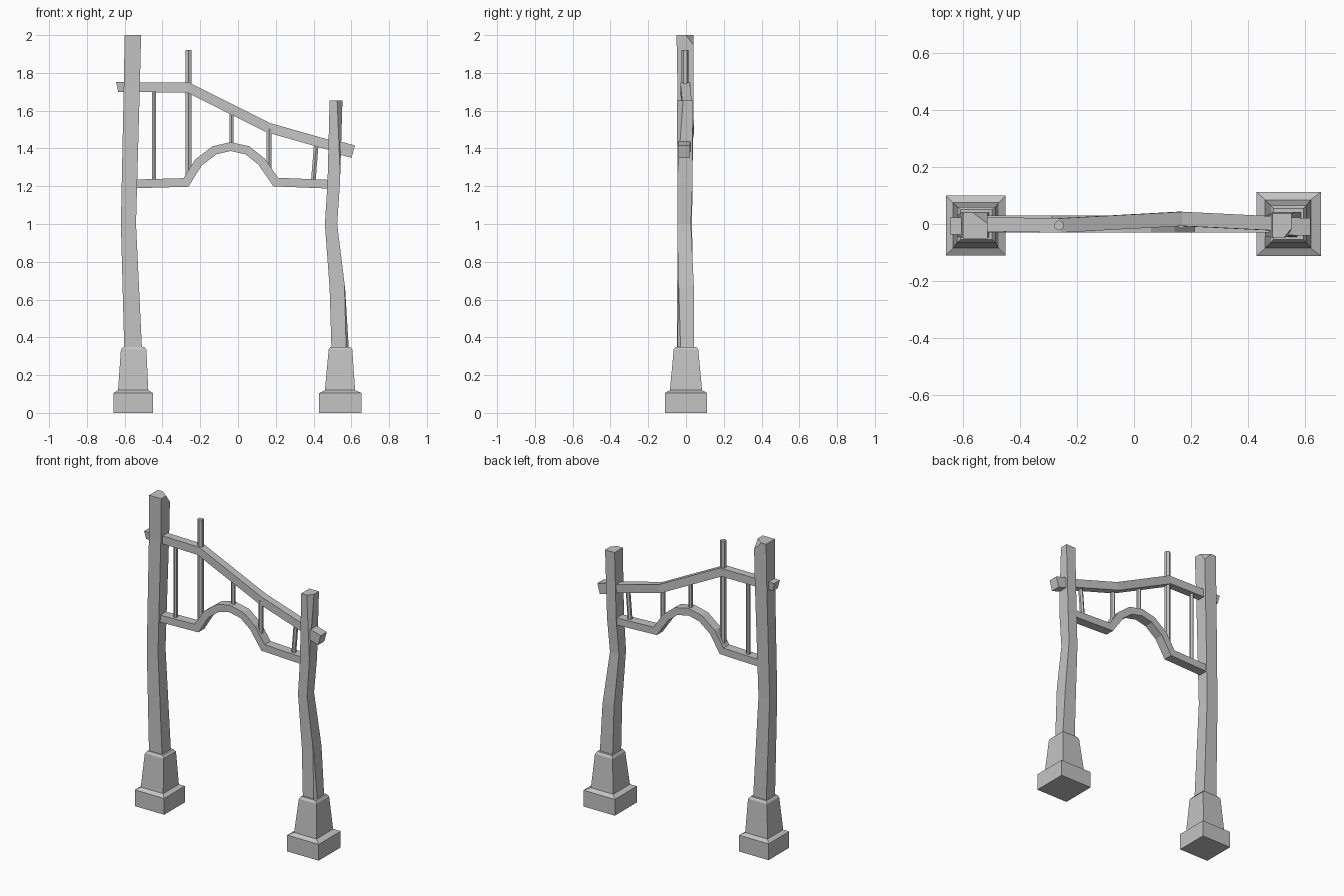
import bpy
import bmesh
from mathutils import Vector

default_cube = bpy.data.objects.get("Cube")
if default_cube:
    bpy.data.objects.remove(default_cube, do_unlink=True)

grey = bpy.data.materials.new("weathered grey")
grey.use_nodes = True
colour = (0.55, 0.55, 0.55, 1)
grey.diffuse_color = colour
grey.node_tree.nodes["Principled BSDF"].inputs["Base Color"].default_value = colour


def finish(name, bm):
    """Turn a bmesh into a flat-shaded object with the shared material."""
    bmesh.ops.recalc_face_normals(bm, faces=bm.faces)
    mesh = bpy.data.meshes.new(name)
    bm.to_mesh(mesh)
    bm.free()
    mesh.materials.append(grey)
    obj = bpy.data.objects.new(name, mesh)
    bpy.context.scene.collection.objects.link(obj)
    return obj


def loft(rings):
    """Bridge a list of equal-sized vertex rings and cap both ends."""
    bm = bmesh.new()
    loops = [[bm.verts.new(p) for p in ring] for ring in rings]
    for a, b in zip(loops, loops[1:]):
        for i in range(len(a)):
            j = (i + 1) % len(a)
            bm.faces.new((a[i], a[j], b[j], b[i]))
    bm.faces.new(loops[0])
    bm.faces.new(loops[-1])
    return bm


def column(name, sections, chip=None):
    """Upright part; each section is z, x min, x max, y min, y max."""
    bm = loft([[(x0, y0, z), (x1, y0, z), (x1, y1, z), (x0, y1, z)]
               for z, x0, x1, y0, y1 in sections])
    if chip:
        # Slice off a top corner through three points
        a, b, c = map(Vector, chip)
        normal = (b - a).cross(c - a).normalized()
        centre = Vector((sum(sections[-1][1:3]) / 2, 0, 1))
        if normal.dot(centre - a) > 0:
            normal = -normal
        geom = bm.verts[:] + bm.edges[:] + bm.faces[:]
        cut = bmesh.ops.bisect_plane(bm, geom=geom, plane_co=a,
                                     plane_no=normal, clear_outer=True)
        edges = [e for e in cut["geom_cut"] if isinstance(e, bmesh.types.BMEdge)]
        bmesh.ops.holes_fill(bm, edges=edges)
    return finish(name, bm)


def beam(name, path, thickness, width):
    """Mitred rectangular timber following a bent path."""
    pts = [Vector(p) for p in path]
    rings = []
    for i, p in enumerate(pts):
        before = (p - pts[max(i - 1, 0)]).normalized()
        after = (pts[min(i + 1, len(pts) - 1)] - p).normalized()
        tangent = (before + after).normalized()
        up = Vector((-tangent.z, 0, tangent.x)).normalized()
        miter = max(tangent.dot(after if after.length else before), 0.5)
        up *= thickness / 2 / miter
        side = Vector((0, width / 2, 0))
        rings.append([p - up - side, p + up - side, p + up + side, p - up + side])
    return finish(name, loft(rings))


def rod(name, start, end, radius):
    """Thin six-sided bar between two points."""
    start, end = Vector(start), Vector(end)
    axis = end - start
    bm = bmesh.new()
    bmesh.ops.create_cone(bm, cap_ends=True, segments=6, radius1=radius,
                          radius2=radius, depth=axis.length)
    bmesh.ops.rotate(bm, verts=bm.verts,
                     matrix=Vector((0, 0, 1)).rotation_difference(axis).to_matrix())
    bmesh.ops.translate(bm, verts=bm.verts, vec=(start + end) / 2)
    return finish(name, bm)


# Stepped stone footings
column("right_footing", [
    (0, -.66, -.45, -.11, .10), (.105, -.66, -.45, -.11, .10),
    (.12, -.635, -.475, -.085, .075), (.335, -.62, -.485, -.065, .06),
    (.35, -.608, -.498, -.055, .05)])
column("left_footing", [
    (0, .43, .655, -.112, .112), (.105, .43, .655, -.112, .112),
    (.12, .46, .62, -.085, .085), (.335, .48, .605, -.065, .065),
    (.35, .49, .595, -.055, .055)])

# Crooked posts with a chipped corner
column("right_post", [
    (.33, -.602, -.508, -.048, .042), (1, -.62, -.54, -.045, .032),
    (1.72, -.605, -.52, -.045, .04), (2, -.6, -.513, -.05, .04)],
    chip=[(-.565, .04, 2), (-.513, 0, 2), (-.513, .04, 1.945)])
column("left_post", [
    (.33, .495, .587, -.045, .042), (.66, .485, .567, -.042, .042),
    (1, .46, .525, -.045, .026), (1.22, .474, .54, -.045, .035),
    (1.655, .485, .553, -.048, .036)],
    chip=[(.525, -.048, 1.655), (.553, -.015, 1.655), (.542, -.045, 1.23)])

# Sloping top rail, passing through both posts
beam("top_rail", [
    (-.6, 0, 1.725), (-.262, -.005, 1.722), (.16, .018, 1.51),
    (.53, 0, 1.405)], .052, .05)
column("right_rail_end", [
    (1.7, -.635, -.59, -.03, .018), (1.752, -.645, -.59, -.036, .022)])
beam("left_rail_end", [(.53, -.008, 1.405), (.61, -.01, 1.383)], .068, .062)

# Lower rail with an arch in the middle
beam("arched_rail", [
    (-.56, 0, 1.212), (-.275, 0, 1.22), (-.21, 0, 1.325), (-.125, 0, 1.39),
    (-.04, 0, 1.41), (.05, 0, 1.39), (.125, 0, 1.33), (.2, 0, 1.222),
    (.5, 0, 1.21)], .046, .06)

# Bars between the rails
bars = [
    ("outer_right", (-.445, 0, 1.22), (-.445, 0, 1.72), .013),
    ("tall", (-.263, -.005, 1.24), (-.263, -.005, 1.92), .018),
    ("middle", (-.035, .003, 1.41), (-.035, .003, 1.61), .013),
    ("inner_left", (.165, 0, 1.27), (.165, 0, 1.505), .015),
    ("slanted", (.398, 0, 1.22), (.415, 0, 1.43), .014)]
for label, start, end, radius in bars:
    rod(label + "_bar", start, end, radius)
